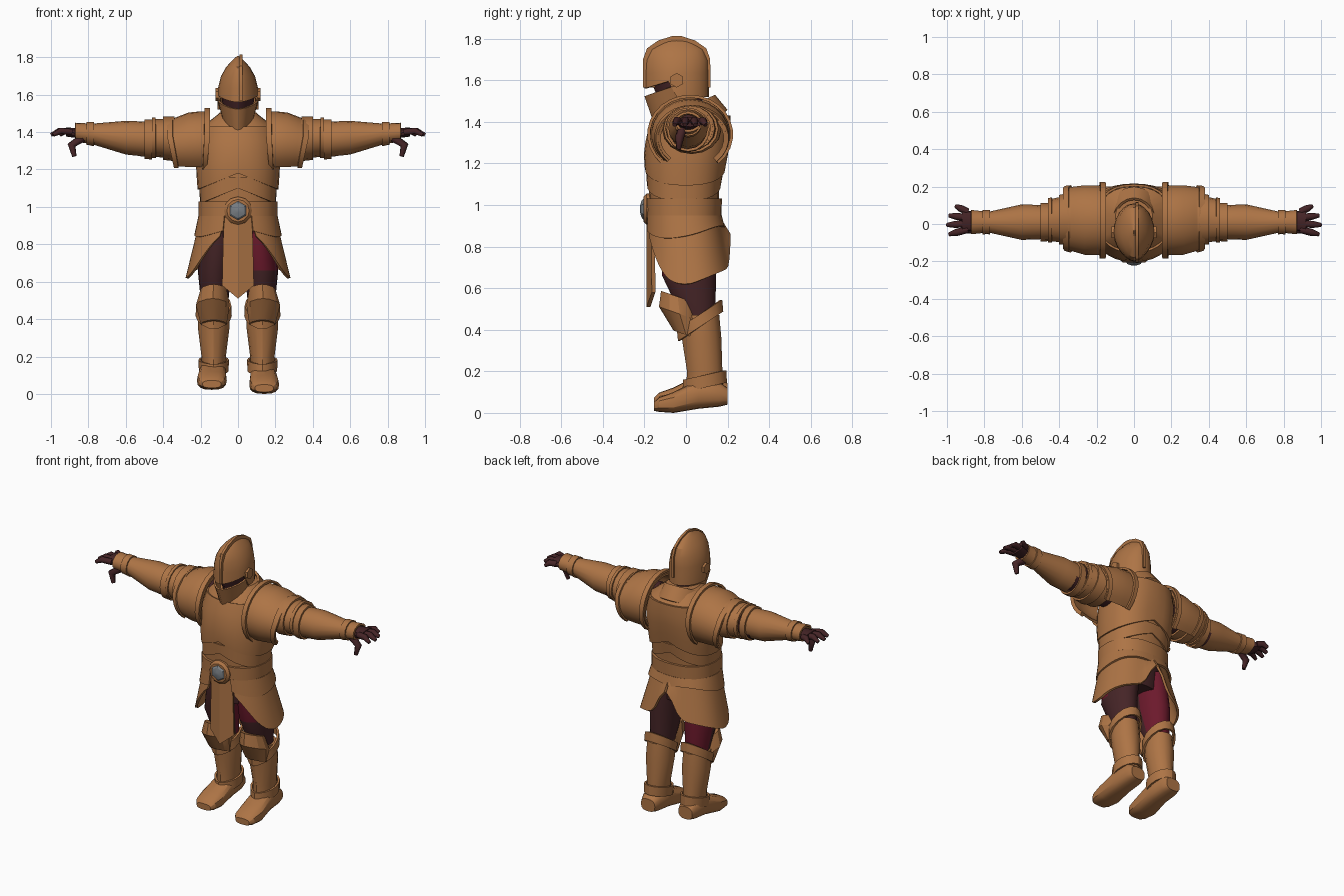
import bpy, bmesh
from math import sin, cos, radians, copysign
from mathutils import Vector

if "Cube" in bpy.data.objects:
    bpy.data.objects.remove(bpy.data.objects["Cube"])


def material(name, *rgb):
    mat = bpy.data.materials.new(name)
    mat.use_nodes = True
    mat.diffuse_color = (*rgb, 1)
    mat.node_tree.nodes["Principled BSDF"].inputs["Base Color"].default_value = (*rgb, 1)
    return mat


bronze = material("bronze armour", .42, .175, .06)
leather = material("dark leather", .06, .018, .02)
crimson = material("crimson cloth", .15, .01, .025)
steel = material("steel grey", .19, .21, .23)


def finish(name, bm, *mats, paint=None, thick=0.0):
    """Turn a bmesh into an object, smooth except at creases."""
    bmesh.ops.recalc_face_normals(bm, faces=bm.faces)
    if thick:
        bmesh.ops.solidify(bm, geom=bm.faces[:], thickness=thick)
        bmesh.ops.recalc_face_normals(bm, faces=bm.faces)
    for face in bm.faces:
        face.smooth = True
        if paint:
            face.material_index = paint(face)
    for edge in bm.edges:
        edge.smooth = edge.calc_face_angle(0) < radians(27)
    mesh = bpy.data.meshes.new(name)
    bm.to_mesh(mesh)
    bm.free()
    for mat in mats:
        mesh.materials.append(mat)
    bpy.context.collection.objects.link(bpy.data.objects.new(name, mesh))


def ring(at, center, half):
    """One oval cross-section at a position along the loft axis."""
    return Vector((at, *center, *half))


def cover(rings, start, end, gap, steps=3):
    """Rings that follow another loft's surface at a small distance."""
    result = []
    for i in range(steps):
        at = start + (end - start) * i / (steps - 1)
        for low, high in zip(rings, rings[1:]):
            if at <= high[0] or high is rings[-1]:
                oval = low.lerp(high, (at - low[0]) / (high[0] - low[0]))
                break
        result.append(ring(at, oval[1:3], (oval[3] + gap, oval[4] + gap)))
    return result


def loft(name, mats, rings, axis="Z", sides=20, arc=None, thick=0.0, keel=0.0,
         power=1.0, warp=None, mirror=1, paint=None):
    """Skin the rings; keel sharpens the front, arc leaves the shell open."""
    bm = bmesh.new()
    rows = []
    first, last = arc or (0, 360)
    for index, (at, cu, cw, ru, rw) in enumerate(rings):
        row = []
        for k in range(sides + 1 if arc else sides):
            angle = first + (last - first) * k / sides
            s, c = sin(radians(angle)), cos(radians(angle))
            s, c = copysign(abs(s) ** power, s), copysign(abs(c) ** power, c)
            u = cu + ru * s * (1 - keel * max(0, c) ** 2)
            w = cw - rw * c if axis == "Z" else cw + rw * c
            p = Vector({"X": (at, u, w), "Y": (u, at, w), "Z": (u, w, at)}[axis])
            if warp:
                warp(p, angle, index / (len(rings) - 1))
            p.x *= mirror
            row.append(bm.verts.new(p))
        rows.append(row)
    for low, high in zip(rows, rows[1:]):
        for k in range(sides):
            j = (k + 1) % len(low)
            bm.faces.new((low[k], low[j], high[j], high[k]))
    if not thick:
        bm.faces.new(rows[0])
        bm.faces.new(rows[-1])
    finish(name, bm, *mats, paint=paint, thick=thick)


def tube(name, mat, points, radii, mirror):
    curve = bpy.data.curves.new(name, "CURVE")
    curve.dimensions = "3D"
    curve.bevel_depth, curve.bevel_resolution, curve.use_fill_caps = 1, 1, True
    spline = curve.splines.new("POLY")
    spline.points.add(len(points) - 1)
    for point, (x, y, z), radius in zip(spline.points, points, radii):
        point.co, point.radius = (x * mirror, y, z, 1), radius
    curve.materials.append(mat)
    bpy.context.collection.objects.link(bpy.data.objects.new(name, curve))


def tilt(slope, pivot):
    """Slant a part so its height changes from front to back."""
    def warp(p, angle, f):
        p.z += slope * (p.y - pivot)
    return warp


def dome_edge(p, angle, f):
    if f == 0:
        p.z = 1.56 + .3 * (p.y + .2) if p.y < -.07 else 1.52


def arch(p, angle, f):
    p.z -= (1 - f) * .4 * abs(p.x)


def skirt_hem(p, angle, f):
    c = cos(radians(angle))
    hem = .62 + (.26 * c ** 3 if c > 0 else .16 * c ** 40 - .08 * c)
    p.z = hem + (.95 - hem) * f


def lame_hem(p, angle, f):
    p.z -= (1 - f) * .03 * sin(radians(2 * angle - 40))


def shoulder_cut(p, angle, f):
    along = (p.x - .15) / .23
    p.x += (.09 - .31 * along) * max(0, 1.38 - p.z)


def thigh_paint(face):
    c = face.calc_center_median()
    if c.x > 0:
        return int(c.z > .66 and face.normal.y < .1)
    return int(face.normal.y > .1)


# Helmet: inner head, dome, visor, crest
loft("head", [leather], [ring(1.4, center=(0, 0), half=(.06, .09)),
                         ring(1.6, center=(0, -.05), half=(.09, .12)),
                         ring(1.7, center=(0, -.03), half=(.05, .08))], keel=.3)
dome = [ring(1.56 + .25 * f, center=(0, -.045), half=(.11 * (1 - f ** 3), .155 * (1 - f ** 7)))
        for f in (0, .3, .55, .75, .9, .99)]
loft("helmet_dome", [bronze], dome, sides=24, thick=.01, keel=.25, warp=dome_edge)
loft("visor", [bronze], [ring(1.4, center=(0, -.045), half=(.066, .105)),
                         ring(1.53, center=(0, -.05), half=(.1, .14))],
     sides=24, thick=.01, keel=.3, warp=tilt(.36, pivot=-.18))
bm = bmesh.new()
outline = [(oval[2] - oval[4] - .008, oval[0]) for oval in dome]
outline += [(oval[2] + oval[4] + .008, oval[0]) for oval in reversed(dome)]
bm.faces.new([bm.verts.new((.008, y, z + .006)) for y, z in outline])
finish("helmet_crest", bm, bronze, thick=.016)

# Torso with raised breastplate, belly plate, collar and belt
torso = [ring(.94, center=(0, -.01), half=(.195, .165)),
         ring(1.1, center=(0, -.01), half=(.195, .17)),
         ring(1.25, center=(0, 0), half=(.21, .19)),
         ring(1.35, center=(0, .015), half=(.215, .19)),
         ring(1.43, center=(0, .03), half=(.19, .17)),
         ring(1.5, center=(0, .03), half=(.1, .1))]
loft("torso", [bronze], torso, sides=24, power=.85)
loft("breastplate", [bronze], cover(torso, 1.18, 1.43, gap=.013, steps=5),
     sides=28, power=.85, thick=.012, keel=.06, warp=arch)
loft("belly_plate", [bronze], cover(torso, 1.1, 1.16, gap=.008),
     sides=28, power=.85, thick=.01, warp=arch)
loft("collar", [bronze], [ring(1.43, center=(0, .02), half=(.15, .18)),
                          ring(1.53, center=(0, 0), half=(.12, .14))],
     thick=.015, keel=.2, warp=tilt(.45, pivot=.14))
loft("belt", [bronze], cover(torso, .95, 1.03, gap=.015), sides=24, power=.85)

# Round buckle with a faceted stone
loft("buckle_ring", [bronze], [ring(y, center=(0, .98), half=(radius, radius))
     for y, radius in ((-.205, .06), (-.19, .075), (-.17, .075))], axis="Y", sides=12)
loft("buckle_stone", [steel], [ring(y, center=(0, .98), half=(radius, radius))
     for y, radius in ((-.222, .012), (-.214, .04), (-.2, .056))], axis="Y", sides=6)

# Centre tabard with a folded ridge and pointed hem
bm = bmesh.new()
rows = []
for z, half, drop in ((.95, .075, 0), (.8, .08, 0), (.58, .085, .07)):
    rows.append([bm.verts.new((x, -.19 + .3 * abs(x), z if x else z - drop))
                 for x in (-half, 0, half)])
for top, low in zip(rows, rows[1:]):
    for k in (0, 1):
        bm.faces.new((top[k], top[k + 1], low[k + 1], low[k]))
finish("front_tabard", bm, bronze, thick=.018)

loft("hips", [leather], [ring(.76, center=(0, 0), half=(.17, .12)),
                         ring(.95, center=(0, 0), half=(.18, .14))])

# Cross-sections of the mirrored parts
skirt = [ring(.65, center=(0, .015), half=(.28, .2)), ring(.95, center=(0, -.01), half=(.2, .17))]
thigh = [ring(.46, center=(.125, .06), half=(.07, .08)),
         ring(.66, center=(.125, .015), half=(.09, .13)),
         ring(.88, center=(.1, .01), half=(.09, .13))]
knee = [ring(.41, center=(.13, 0), half=(.07, .06)),
        ring(.5, center=(.135, -.03), half=(.09, .1)),
        ring(.58, center=(.13, -.04), half=(.07, .08))]
greave = [ring(.1, center=(.13, .09), half=(.06, .09)),
          ring(.2, center=(.13, .09), half=(.065, .085)),
          ring(.36, center=(.13, .075), half=(.085, .095)),
          ring(.47, center=(.13, .065), half=(.08, .095))]
boot = [ring(-.155, center=(.14, .03), half=(.05, .02)),
        ring(-.13, center=(.14, .04), half=(.07, .035)),
        ring(-.06, center=(.14, .05), half=(.08, .05)),
        ring(.06, center=(.135, .09), half=(.07, .07)),
        ring(.16, center=(.135, .09), half=(.065, .06)),
        ring(.2, center=(.135, .08), half=(.05, .04))]
shoulder = [ring(.15, center=(.02, 1.34), half=(.185, .17)),
            ring(.25, center=(.02, 1.34), half=(.19, .17)),
            ring(.38, center=(.03, 1.32), half=(.165, .14))]
upper_arm = [ring(.28, center=(.03, 1.36), half=(.14, .11)),
             ring(.46, center=(.02, 1.37), half=(.11, .1))]
forearm = [ring(.46, center=(.01, 1.36), half=(.09, .095)),
           ring(.6, center=(.01, 1.37), half=(.095, .09)),
           ring(.78, center=(.01, 1.39), half=(.055, .055)),
           ring(.87, center=(.01, 1.4), half=(.065, .05))]

for mirror, prefix in ((1, "left_"), (-1, "right_")):
    loft(prefix + "helmet_boss", [bronze], [ring(x, center=(-.045, 1.6), half=(.035, .035))
         for x in (.09, .12)], axis="X", sides=6, mirror=mirror)

    # Skirt plate, scalloped and split at front and back
    loft(prefix + "skirt_plate", [bronze], cover(skirt, .65, .95, gap=0, steps=4), arc=(18, 179),
         sides=24, thick=.014, power=.9, warp=skirt_hem, mirror=mirror)
    loft(prefix + "hip_plate", [bronze], cover(skirt, .87, .95, gap=.012), arc=(18, 180),
         thick=.012, power=.9, warp=lame_hem, mirror=mirror)

    # Leg armour; the right foot stands slightly higher
    def lift(p, angle, f):
        p.z += .022 if prefix == "right_" else 0

    loft(prefix + "thigh", [leather, crimson], thigh, mirror=mirror, paint=thigh_paint)
    loft(prefix + "knee_guard", [bronze], knee, sides=12, keel=.3,
         warp=tilt(-.35, pivot=-.1), mirror=mirror)
    loft(prefix + "greave", [bronze], greave, sides=16, keel=.15, mirror=mirror)
    loft(prefix + "greave_rim", [bronze], cover(greave, .41, .47, gap=.014), sides=16,
         keel=.25, thick=.012, warp=tilt(.65, pivot=.06), mirror=mirror)
    loft(prefix + "ankle_cuff", [bronze], cover(greave, .12, .18, gap=.018), sides=16,
         keel=.2, thick=.012, warp=tilt(.22, pivot=.08), mirror=mirror)
    loft(prefix + "boot", [bronze], boot, axis="Y", sides=16, power=.75, warp=lift, mirror=mirror)

    # Shoulder plate with raised rims, over a sleeve and arm bands
    for part, start, end, gap in (("plate", .15, .38, 0), ("inner_rim", .15, .18, .02),
                                  ("outer_rim", .35, .38, .01)):
        loft(prefix + "shoulder_" + part, [bronze], cover(shoulder, start, end, gap, steps=5),
             axis="X", arc=(-138, 138), thick=.014, warp=shoulder_cut, mirror=mirror)
    loft(prefix + "sleeve", [leather], [ring(x, center=(.015, 1.36), half=(.085, .09))
         for x in (.17, .52)], axis="X", sides=16, mirror=mirror)
    for part, rings in (("upper_arm_guard", upper_arm),
                        ("upper_arm_band", cover(upper_arm, .34, .4, gap=.012)),
                        ("upper_arm_trim", cover(upper_arm, .44, .46, gap=.008)),
                        ("forearm_guard", forearm),
                        ("elbow_cuff", cover(forearm, .46, .5, gap=.012)),
                        ("wrist_cuff", cover(forearm, .77, .81, gap=.008))):
        loft(prefix + part, [bronze], rings, axis="X", sides=16, thick=.012, mirror=mirror)

    # Gloved hand with four spread fingers and a thumb
    loft(prefix + "palm", [leather], [ring(.8, center=(.01, 1.39), half=(.04, .03)),
                                      ring(.92, center=(.02, 1.4), half=(.06, .024))],
         axis="X", sides=12, power=.75, mirror=mirror)
    for k in range(4):
        root = Vector((.89, -.03 + .032 * k, 1.4))
        tip = Vector((1 - .012 * (k - 1) ** 2, -.055 + .05 * k, 1.385))
        knuckle = root.lerp(tip, .6) + Vector((0, 0, .015))
        tube(f"{prefix}finger_{k + 1}", leather, [root, knuckle, tip], (.019, .019, .011), mirror)
    tube(prefix + "thumb", leather, [(.83, -.015, 1.37), (.89, -.03, 1.33), (.875, -.035, 1.27)],
         (.025, .023, .012), mirror)
